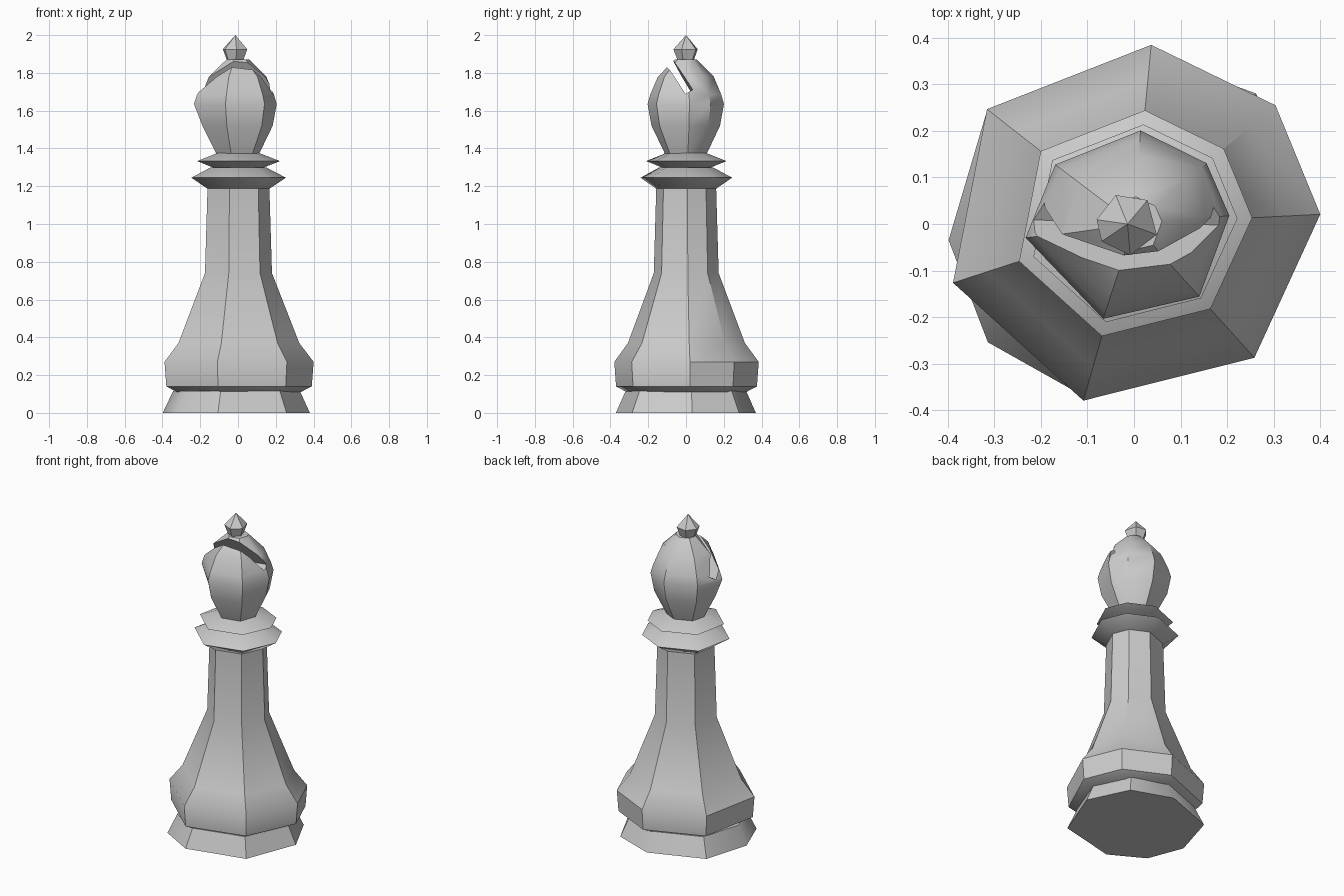
import bpy, bmesh
from math import sin, cos, radians

if "Cube" in bpy.data.objects:
    bpy.data.objects.remove(bpy.data.objects["Cube"])

# Uneven plans as (angle, radius factor)
SIDES = [(3, .99), (40, .98), (84.5, .955), (142, .99), (198, 1.01), (254, .975), (312, .955)]
BASE_SIDES = [(5, .955), (47, .96), (88, .925), (142, 1), (185, 1), (219, 1.01),
              (254, .965), (312, .96)]
HEAD_SIDES = [(5, .97), (40, .96), (86, .95), (143, 1), (188, 1), (252, 1.01), (312, .99)]
TIP_SIDES = [(a, 1) for a in (-20, 50, 112, 172, 214, 275)]


def lathe(name, profile, sides, cx=0.0):
    """Faceted solid from (radius, z) rings; radius 0 closes to a point."""
    bm = bmesh.new()
    rings = []
    for r, z in profile:
        if r == 0:
            rings.append([bm.verts.new((cx, 0, z))])
        else:
            rings.append([bm.verts.new((cx + r * f * cos(radians(a)), r * f * sin(radians(a)), z))
                          for a, f in sides])
    n = len(sides)
    for lo, hi in zip(rings, rings[1:]):
        for i in range(n):
            j = (i + 1) % n
            if len(hi) == 1:
                bm.faces.new((lo[i], lo[j], hi[0]))
            else:
                bm.faces.new((lo[i], lo[j], hi[j], hi[i]))
    bm.faces.new(rings[0][::-1])
    if len(rings[-1]) > 1:
        bm.faces.new(rings[-1])
    bmesh.ops.recalc_face_normals(bm, faces=bm.faces)
    me = bpy.data.meshes.new(name)
    bm.to_mesh(me)
    bm.free()
    ob = bpy.data.objects.new(name, me)
    bpy.context.collection.objects.link(ob)
    return ob


def activate(ob):
    bpy.ops.object.select_all(action='DESELECT')
    ob.select_set(True)
    bpy.context.view_layer.objects.active = ob


# Foot, flared body, and double collar
foot = lathe("foot", [(0.40, 0), (0.345, 0.115)], BASE_SIDES)
body = lathe("body", [(0.335, 0.11), (0.395, 0.14), (0.405, 0.27), (0.328, 0.37),
                      (0.182, 0.74), (0.168, 1.19)], SIDES)
collar = lathe("collar", [(0.165, 1.185), (0.257, 1.245), (0.15, 1.30)], SIDES)
upper_collar = lathe("upper_collar", [(0.14, 1.30), (0.225, 1.333), (0.115, 1.375)], SIDES)

# Bulbous head
head = lathe("head", [(0.115, 1.37), (0.19, 1.52), (0.212, 1.635), (0.197, 1.685),
                      (0.155, 1.78), (0.062, 1.87)], HEAD_SIDES)
for v in head.data.vertices:                    # left side bulges slightly
    if v.co.x < -0.18 and v.co.y < 0.0 and 1.6 < v.co.z < 1.75:
        v.co.x *= 1.11

# Slanted slot, cut deeper on the left and flared back on the right
cutter = lathe("slot_cutter", [(1, 0), (1, 1)], [(a, 1) for a in (45, 135, 225, 315)])
d, w = (0.527, -0.85), (0.85, 0.527)            # down the slot, across it (y, z)
for v in cutter.data.vertices:
    x = 0.35 if v.co.x > 0 else -0.35
    across = 0.022 if v.co.y > 0 else -0.022
    across += 0.012 if x > 0 else -0.015
    depth = -0.2 if v.co.z > 0.5 else (0.155 if x > 0 else 0.235)
    v.co = (x, -0.080 + d[0] * depth + w[0] * across,
            1.845 + d[1] * depth + w[1] * across)
bm = bmesh.new()
bm.from_mesh(cutter.data)
bmesh.ops.recalc_face_normals(bm, faces=bm.faces)
bm.to_mesh(cutter.data)
bm.free()
cutter.hide_render = True
mod = head.modifiers.new("slot", 'BOOLEAN')
mod.operation = 'DIFFERENCE'
mod.solver = 'EXACT'
mod.object = cutter
activate(head)
bpy.ops.object.modifier_apply(modifier=mod.name)
bpy.data.objects.remove(cutter, do_unlink=True)

# Pointed finial
finial = lathe("finial", [(0.042, 1.86), (0.067, 1.925), (0, 2.0)], TIP_SIDES, cx=-0.014)

# Soft shading across shallow facets only
for ob in (foot, body, collar, upper_collar, head, finial):
    activate(ob)
    bpy.ops.object.shade_smooth_by_angle(angle=radians(38))
